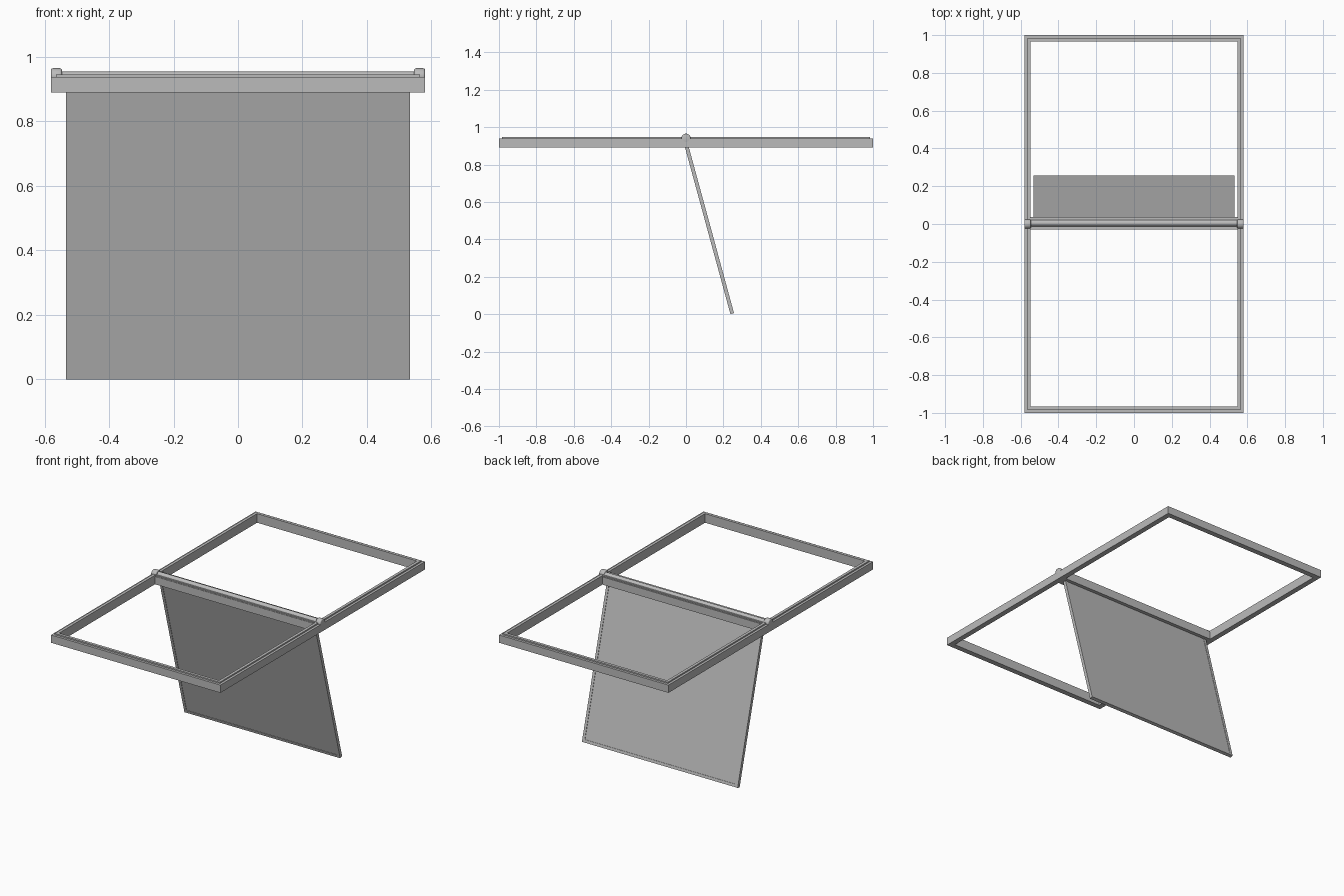
import bpy, bmesh, math
from mathutils import Matrix, Vector

cube = bpy.data.objects.get("Cube")
if cube:
    bpy.data.objects.remove(cube, do_unlink=True)

grey = bpy.data.materials.new("plain_grey")
grey.use_nodes = True
grey.diffuse_color = (0.5, 0.5, 0.5, 1)
grey.node_tree.nodes["Principled BSDF"].inputs["Base Color"].default_value = (0.5, 0.5, 0.5, 1)


def finish(bm, name):
    bmesh.ops.recalc_face_normals(bm, faces=bm.faces)
    mesh = bpy.data.meshes.new(name)
    bm.to_mesh(mesh)
    bm.free()
    mesh.materials.append(grey)
    obj = bpy.data.objects.new(name, mesh)
    bpy.context.collection.objects.link(obj)
    return obj


def box(name, size, centre):
    bm = bmesh.new()
    bmesh.ops.create_cube(bm, size=1)
    bmesh.ops.scale(bm, vec=size, verts=bm.verts)
    bmesh.ops.translate(bm, vec=centre, verts=bm.verts)
    return finish(bm, name)


def rod(name, radius, length, centre, bevel=0):
    bm = bmesh.new()
    bmesh.ops.create_cone(bm, cap_ends=True, segments=32, radius1=radius,
                          radius2=radius, depth=length)
    bmesh.ops.rotate(bm, matrix=Matrix.Rotation(math.pi / 2, 3, "Y"), verts=bm.verts)
    bmesh.ops.translate(bm, vec=centre, verts=bm.verts)
    if bevel:
        rims = [e for e in bm.edges if any(len(f.verts) > 4 for f in e.link_faces)]
        bmesh.ops.bevel(bm, geom=rims, offset=bevel, segments=3, profile=0.5,
                        affect="EDGES")
    obj = finish(bm, name)
    bpy.ops.object.select_all(action="DESELECT")
    obj.select_set(True)
    bpy.context.view_layer.objects.active = obj
    bpy.ops.object.shade_smooth_by_angle(angle=math.radians(40))
    return obj


half_x, half_y, rail = 0.58, 1.0, 0.033
base, top, ridge_top, lip = 0.89, 0.938, 0.946, 0.015

# Outer frame: one stepped rail profile (inset, height) mitred around four corners
profile = [(0, base), (0, top), (lip, top), (lip, ridge_top), (rail, ridge_top), (rail, base)]
bm = bmesh.new()
rings = [[bm.verts.new((sx * (half_x - i), sy * (half_y - i), z)) for i, z in profile]
         for sx, sy in ((1, 1), (-1, 1), (-1, -1), (1, -1))]
for a in range(4):
    p, q = rings[a], rings[(a + 1) % 4]
    for k in range(len(profile)):
        n = (k + 1) % len(profile)
        bm.faces.new((p[k], p[n], q[n], q[k]))
finish(bm, "outer_frame")

# Crossbar with two low lips beside the pivot rod
span = 2 * (half_x - rail)
box("crossbar", (span, 0.066, top - base), (0, 0.003, (top + base) / 2))
for name, y in (("front_crossbar_lip", -0.022), ("back_crossbar_lip", 0.027)):
    box(name, (span, 0.01, 0.008), (0, y, top + 0.003))
rod("pivot_rod", 0.017, span, (0, 0.005, 0.938))

# Rounded pivot caps at both ends
for name, side in (("left_pivot_cap", 1), ("right_pivot_cap", -1)):
    rod(name, 0.025, 0.034, (side * 0.563, 0, 0.94), 0.006)

# Hanging panel, tilted back, with a shallow recessed field on both faces
start, end = Vector((0, 0, 0.91)), Vector((0, 0.247, 0.003))
drop = end - start
bm = bmesh.new()
bmesh.ops.create_cube(bm, size=1)
bmesh.ops.scale(bm, vec=(1.066, 0.02, drop.length), verts=bm.verts)
bm.normal_update()
broad = [f for f in bm.faces if abs(f.normal.y) > 0.9]
bmesh.ops.inset_individual(bm, faces=broad, thickness=0.024)
bmesh.ops.inset_individual(bm, faces=broad, thickness=0.0005, depth=-0.002)
panel = finish(bm, "hanging_panel")
panel.rotation_euler.x = math.atan2(drop.y, -drop.z)
panel.location = (start + end) / 2
